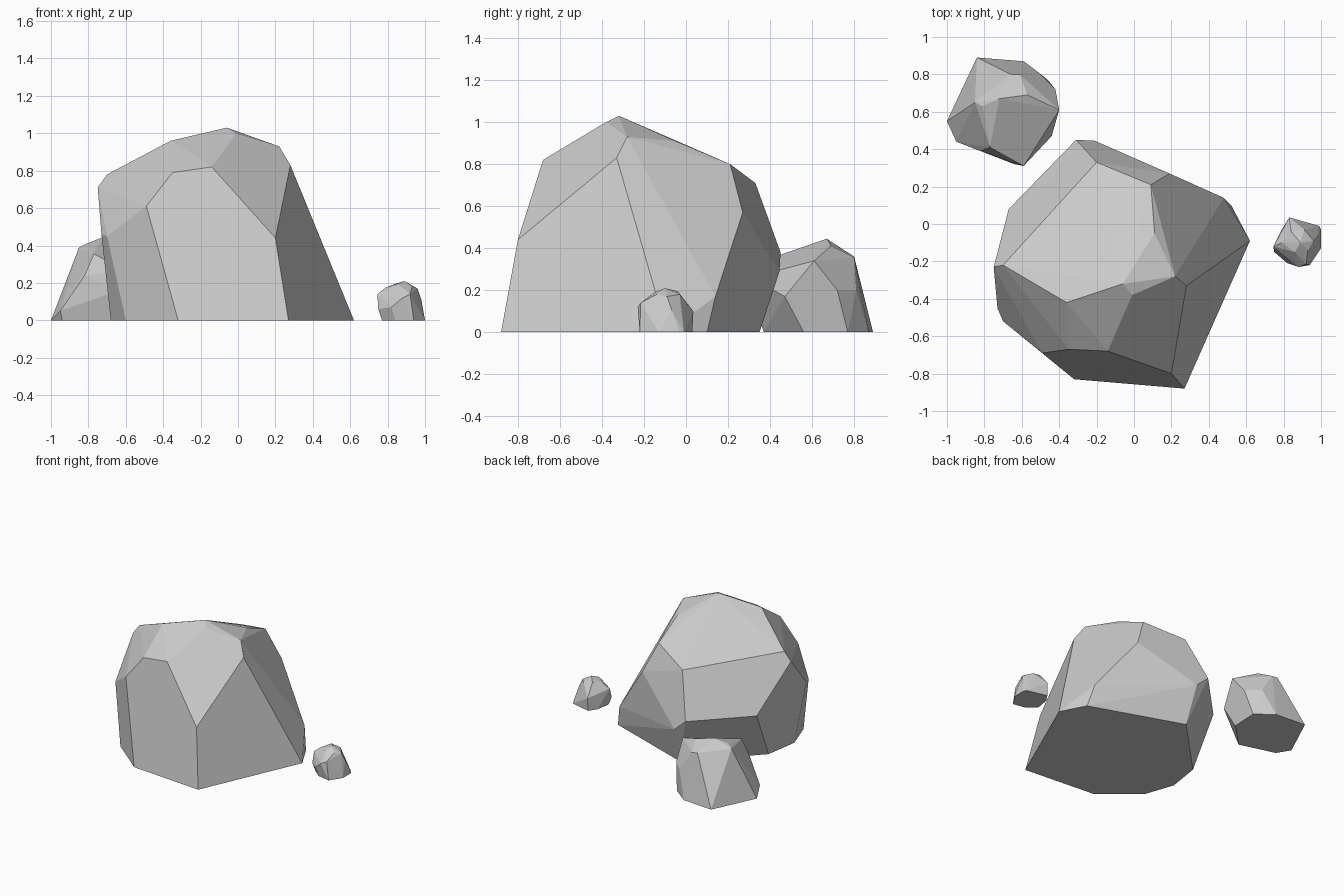
import bpy, bmesh
from math import radians


def rock(name, ground, upper):
    """Faceted rock: hull of a ground outline (x, y) and the upper corners (x, y, z)."""
    bm = bmesh.new()
    for x, y in ground:
        bm.verts.new((x, y, 0))
    for p in upper:
        bm.verts.new(p)
    hull = bmesh.ops.convex_hull(bm, input=bm.verts[:])
    junk = {g for g in hull["geom_interior"] + hull["geom_unused"]
            if isinstance(g, bmesh.types.BMVert)}
    bmesh.ops.delete(bm, geom=list(junk), context='VERTS')
    # merge nearly flat triangles into broad chipped facets
    bmesh.ops.dissolve_limit(bm, angle_limit=radians(4), verts=bm.verts[:], edges=bm.edges[:])
    bmesh.ops.recalc_face_normals(bm, faces=bm.faces[:])
    me = bpy.data.meshes.new(name)
    bm.to_mesh(me)
    bm.free()
    ob = bpy.data.objects.new(name, me)
    bpy.context.collection.objects.link(ob)
    return ob


# big boulder
rock("large_boulder",
     [(.27, -.88), (.62, -.09), (.52, .10), (-.19, .35),
      (-.64, -.11), (-.68, -.37), (-.60, -.60), (-.32, -.83)],
     [(-.06, -.32, 1.03), (-.01, -.38, 1.0), (.22, -.28, .93), (.28, -.33, .83),
      (-.36, -.42, .96), (-.35, -.67, .79), (-.14, -.68, .82), (.20, -.80, .44),
      (-.49, -.69, .61), (-.70, -.22, .78), (-.75, -.23, .71), (-.73, -.45, .46),
      (-.70, -.52, .45), (.11, -.05, .91), (.09, .21, .80), (.19, .27, .57),
      (-.20, .33, .71), (-.31, .45, .38), (-.21, .445, .29), (.48, .14, .17),
      (-.67, .08, .38)])

# medium rock behind on the left
rock("medium_rock",
     [(-1, .55), (-.94, .45), (-.66, .37), (-.47, .56), (-.46, .77), (-.59, .87), (-.84, .89)],
     [(-.72, .67, .445), (-.57, .69, .41), (-.61, .80, .355), (-.66, .80, .36),
      (-.85, .65, .39), (-.81, .63, .41), (-.77, .41, .355), (-.82, .39, .24),
      (-.95, .44, .05), (-.59, .31, .26), (-.64, .32, .16), (-.44, .47, .17),
      (-.40, .61, .34), (-.42, .72, .20), (-.51, .81, .20)])

# small stone on the right
rock("small_stone",
     [(.83, .03), (.99, -.01), (1, -.03), (1, -.13), (.94, -.22), (.84, -.20),
      (.77, -.14), (.79, -.03)],
     [(.75, -.15, .06), (.745, -.12, .14), (.82, -.21, .07), (.88, -.23, .12),
      (.92, -.215, .14), (.79, -.10, .175), (.84, -.04, .195), (.89, -.10, .21),
      (.86, -.15, .19), (.93, -.14, .18), (.96, -.09, .17), (.98, -.07, .11),
      (.91, -.03, .18), (.83, .035, .10)])
